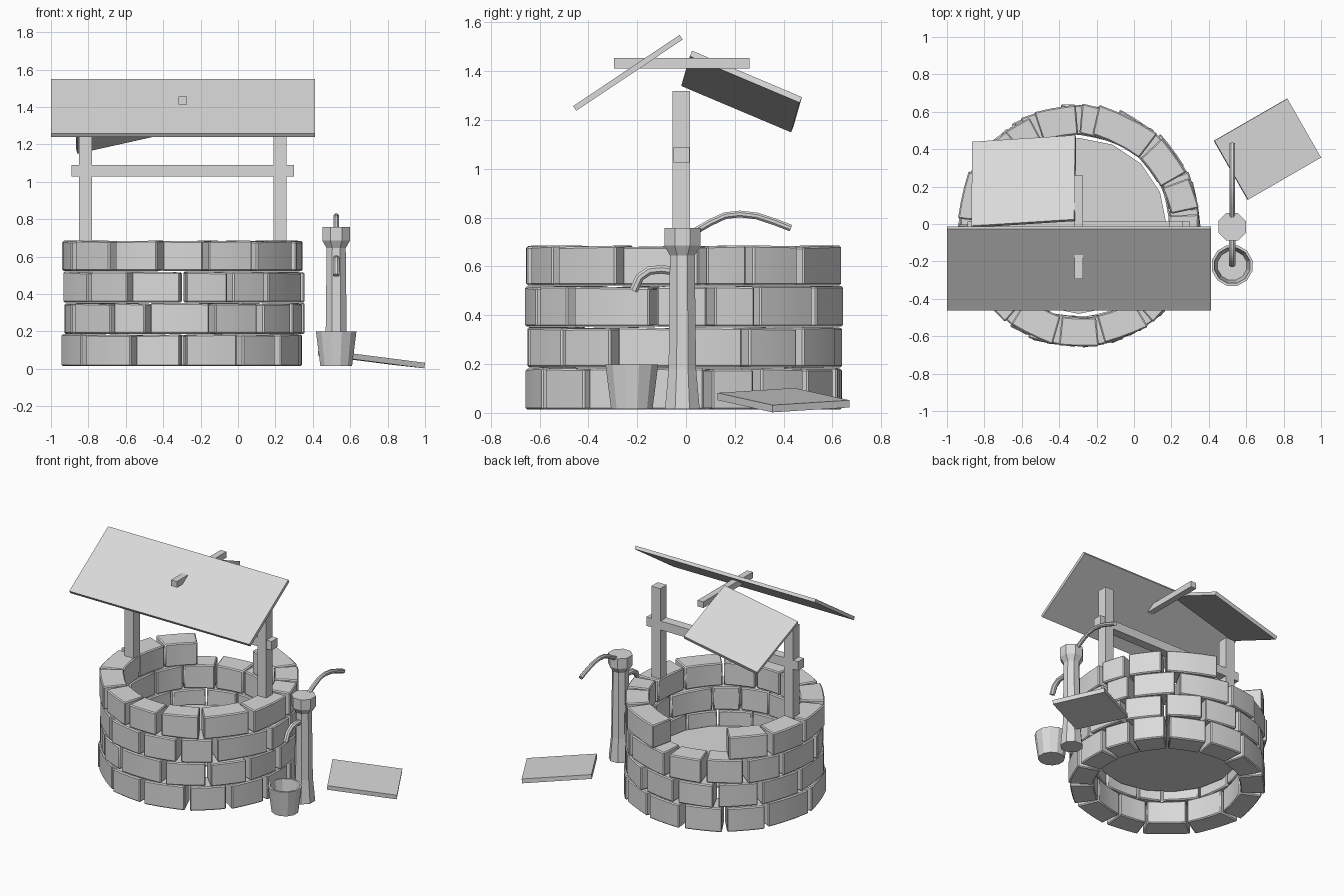
import bpy, bmesh, math, random
from mathutils import Vector

if "Cube" in bpy.data.objects:
    bpy.data.objects.remove(bpy.data.objects["Cube"])
random.seed(4)

grey = bpy.data.materials.new("plain_grey")
grey.diffuse_color = (0.7, 0.7, 0.7, 1)
grey.use_nodes = True
grey.node_tree.nodes["Principled BSDF"].inputs["Base Color"].default_value = grey.diffuse_color
WX, WY = -0.295, -0.01      # well centre
PX, PY = 0.525, -0.015      # pump centre


def loft(bm, rings):
    """Skin a series of equal closed rings and cap both ends."""
    vs = [[bm.verts.new(p) for p in r] for r in rings]
    n = len(vs[0])
    for a, b in zip(vs, vs[1:]):
        for i in range(n):
            j = (i + 1) % n
            bm.faces.new((a[i], a[j], b[j], b[i]))
    bm.faces.new(vs[0][::-1])
    bm.faces.new(vs[-1])


def finish(bm, name, smooth=False):
    bmesh.ops.recalc_face_normals(bm, faces=bm.faces[:])
    me = bpy.data.meshes.new(name)
    bm.to_mesh(me)
    bm.free()
    me.materials.append(grey)
    ob = bpy.data.objects.new(name, me)
    bpy.context.collection.objects.link(ob)
    if smooth:
        bpy.ops.object.select_all(action='DESELECT')
        ob.select_set(True)
        bpy.context.view_layer.objects.active = ob
        bpy.ops.object.shade_smooth_by_angle(angle=math.radians(35))
    return ob


def plate(name, corner, u, v, thick):
    """Board whose top face is corner, u, v; thickness goes below."""
    p, u, v = Vector(corner), Vector(u), Vector(v)
    d = u.cross(v).normalized() * -thick
    top = [p, p + u, p + u + v, p + v]
    bm = bmesh.new()
    loft(bm, [[q + d for q in top], top])
    return finish(bm, name)


def box(name, x0, x1, y0, y1, z0, z1):
    return plate(name, (x0, y0, z1), (x1 - x0, 0, 0), (0, y1 - y0, 0), z1 - z0)


def lathe(name, cx, cy, profile, sides, turn=0.5):
    bm = bmesh.new()
    step = 2 * math.pi / sides
    loft(bm, [[(cx + r * math.cos(step * (i + turn)),
                cy + r * math.sin(step * (i + turn)), z)
               for i in range(sides)] for r, z in profile])
    return finish(bm, name)


def tube(name, x, path, r, sides=8):
    """Round bar following (y, z) points in a plane of constant x."""
    pts = [Vector((x, y, z)) for y, z in path]
    side = Vector((1, 0, 0))
    rings = []
    for i, p in enumerate(pts):
        t = (pts[min(i + 1, len(pts) - 1)] - pts[max(i - 1, 0)]).normalized()
        up = side.cross(t)
        rings.append([p + r * (side * math.cos(a) + up * math.sin(a))
                      for a in (2 * math.pi * (k + 0.5) / sides for k in range(sides))])
    bm = bmesh.new()
    loft(bm, rings)
    return finish(bm, name, True)


def add_stone(wall, a0, a1, z0, z1):
    """Slightly bowed block between two joint angles, a little uneven."""
    ri = 0.490 + random.uniform(-0.004, 0.006)
    ro = 0.648 + random.uniform(-0.006, 0.006)
    yaw = random.uniform(-0.008, 0.008)
    tips = [random.uniform(-0.005, 0.003) for _ in range(2)]
    mid, half = math.radians((a0 + a1) / 2), math.radians((a1 - a0) / 2)

    def at(r, z, gap, s):
        a = s * (half - math.radians(gap))
        # pull the middle of the arc partly towards the chord
        rr = r * (1 - 0.45 * (1 - math.cos(half)) * (1 - s * s)) + yaw * s
        return (WX + rr * math.cos(mid + a), WY + rr * math.sin(mid + a), z)

    rings = []
    for s in (-1, -0.33, 0.33, 1):
        hi = z1 + (tips[0] * (1 - s) + tips[1] * (1 + s)) / 2
        rings.append([at(ri, z0, 0.4, s), at(ro, z0, 1.5, s),
                      at(ro, hi, 1.5, s), at(ri, hi, 0.4, s)])
    stone = bmesh.new()
    loft(stone, rings)
    bmesh.ops.recalc_face_normals(stone, faces=stone.faces[:])
    sharp = [e for e in stone.edges if e.calc_face_angle() > 0.8]
    bmesh.ops.bevel(stone, geom=sharp, offset=0.007, segments=1, affect='EDGES')
    tmp = bpy.data.meshes.new("tmp")
    stone.to_mesh(tmp)
    stone.free()
    wall.from_mesh(tmp)
    bpy.data.meshes.remove(tmp)


# Stone courses: joint angles in degrees, counter-clockwise from +x
courses = [
    (0.014, 0.183, [9, 28, 50, 75, 100, 125, 150, 183, 215, 246, 270, 298, 322, 346]),
    (0.187, 0.350, [23, 48, 72, 96, 120, 146, 175, 205, 234, 253, 284, 310, 334, 357]),
    (0.354, 0.518, [10, 28, 56, 90, 113, 137, 160, 190, 218, 244, 270, 293, 314, 349]),
    (0.523, 0.684, [7, 25, 48, 82, 126, 152, 178, 206, 234, 259, 281, 306, 336]),
]
for row, (z0, z1, joints) in enumerate(courses):
    wall = bmesh.new()
    for a0, a1 in zip(joints, joints[1:] + [joints[0] + 360]):
        if not (row == 3 and a0 == 82):      # fallen stones leave a gap at the back
            add_stone(wall, a0, a1, z0, z1)
    finish(wall, f"stone_course_{row + 1}", True)

# Water surface inside the well
lathe("water", WX, WY, [(0.470, 0.245), (0.470, 0.252)], 16, 0)

# Roof frame
box("left_post", -0.85, -0.78, -0.055, 0.017, 0.56, 1.32)
box("right_post", 0.19, 0.26, -0.055, 0.017, 0.56, 1.32)
box("cross_beam", -0.89, 0.30, -0.052, 0.014, 1.027, 1.09)
box("ridge_bar", -0.318, -0.273, -0.295, 0.26, 1.412, 1.455)

# Roof panels: whole one in front, broken slipped one behind, fallen piece
plate("front_roof", (-1, -0.463, 1.257), (1.413, 0, 0), (0, 0.437, 0.292), 0.023)
plate("back_roof", (-0.87, -0.01, 1.362), (0.55, 0.035, 0.122), (0.005, 0.45, -0.19), 0.025)
plate("fallen_roof_piece", (0.43, 0.445, 0.102), (0.18, -0.315, -0.02), (0.39, 0.225, -0.05), 0.03)

# Hand pump
lathe("pump_body", PX, PY, [(0.077, 0.016), (0.061, 0.18), (0.055, 0.645),
                            (0.08, 0.685), (0.08, 0.757)], 8)
tube("pump_handle", PX, [(0.03, 0.74), (0.10, 0.78), (0.16, 0.808), (0.22, 0.815),
                         (0.29, 0.807), (0.36, 0.784), (0.43, 0.757)], 0.015)
tube("pump_spout", PX, [(-0.04, 0.58), (-0.10, 0.588), (-0.15, 0.583),
                        (-0.19, 0.555), (-0.215, 0.5)], 0.019)

# Bucket under the spout
lathe("bucket", PX, -0.222, [(0.088, 0.016), (0.112, 0.198), (0.098, 0.198), (0.08, 0.05)], 12)
